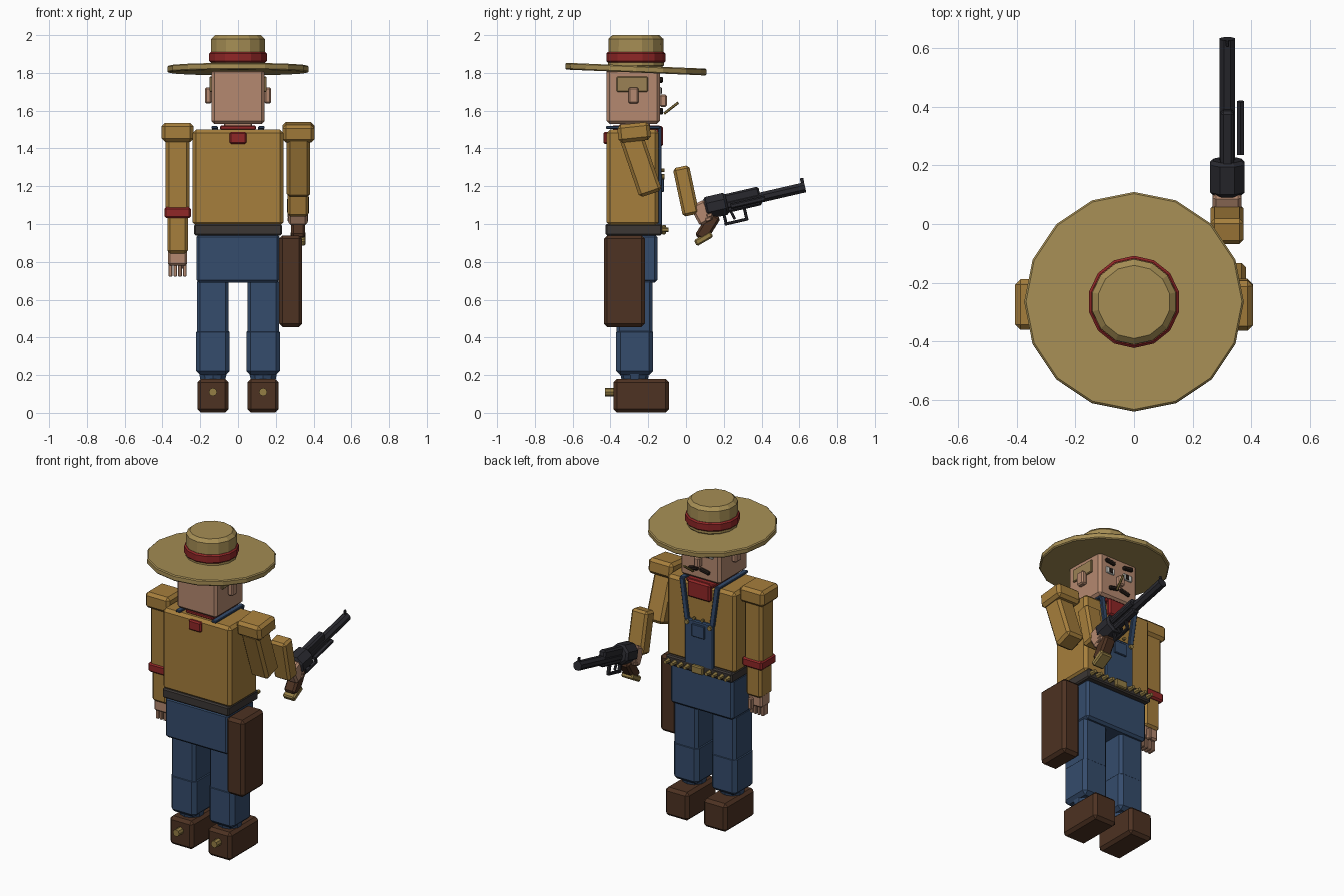
import bpy, bmesh, math
from mathutils import Vector, Matrix

COLORS = {
    "shirt": (0.38, 0.21, 0.045), "denim": (0.035, 0.072, 0.15), "leather": (0.075, 0.032, 0.016),
    "straw": (0.38, 0.27, 0.09), "skin": (0.46, 0.25, 0.16), "red": (0.28, 0.02, 0.02),
    "metal": (0.022, 0.022, 0.028), "brass": (0.30, 0.21, 0.06), "belt": (0.045, 0.038, 0.035),
    "hair": (0.33, 0.22, 0.09), "white": (0.7, 0.7, 0.66), "dark": (0.02, 0.013, 0.01),
}
MATS = {}
for key, c in COLORS.items():
    MATS[key] = bpy.data.materials.new(key)
    MATS[key].diffuse_color = (*c, 1)


def finish(bm, name, color, matrix, bevel):
    if bevel:
        # only sharp box edges or cap rims get a single chamfer
        edges = [e for e in bm.edges if e.calc_face_angle(0) > 1.0]
        bmesh.ops.bevel(bm, geom=edges, offset=bevel, segments=1, affect='EDGES')
    bmesh.ops.recalc_face_normals(bm, faces=bm.faces)
    bm.transform(matrix)
    me = bpy.data.meshes.new(name)
    bm.to_mesh(me)
    bm.free()
    me.materials.append(MATS[color])
    ob = bpy.data.objects.new(name, me)
    bpy.context.collection.objects.link(ob)
    return ob


def frame(center, tilt, axis='X'):
    return Matrix.Translation(center) @ Matrix.Rotation(math.radians(tilt), 4, axis)


def block(name, color, center, size, bevel=0.012, tilt=0, axis='X', base=None):
    """Chamfered box; base=None or Matrix for a parent frame."""
    bm = bmesh.new()
    bmesh.ops.create_cube(bm, size=1)
    bm.transform(Matrix.Diagonal((*size, 1)))
    m = frame(center, tilt, axis)
    return finish(bm, name, color, base @ m if base else m, min(bevel, min(size) * 0.3))


def span(name, color, x, y, z, bevel=0.012, **kw):
    r = (x, y, z)
    return block(name, color, [(a + b) / 2 for a, b in r], [b - a for a, b in r], bevel, **kw)


def rod(name, color, a, b, r1, r2=None, sides=8, bevel=0, base=None, spin=0):
    """Cylinder or cone between two points."""
    a, b = Vector(a), Vector(b)
    bm = bmesh.new()
    bmesh.ops.create_cone(bm, cap_ends=True, segments=sides, radius1=r1,
                          radius2=r1 if r2 is None else r2, depth=(b - a).length)
    rot = (b - a).to_track_quat('Z', 'Y').to_matrix().to_4x4() @ Matrix.Rotation(spin, 4, 'Z')
    m = Matrix.Translation((a + b) / 2) @ rot
    return finish(bm, name, color, base @ m if base else m, bevel)


# Hat, tipped slightly toward the face
hat = frame((0, -0.265, 1.82), -2.4)
rod("hat_brim", "straw", (0, 0, -0.018), (0, 0, 0.018), 0.374, sides=16, bevel=0.006, base=hat)
crown = frame((0, -0.265, 1.82), 0)
rod("hat_crown", "straw", (0, 0, 0), (0, 0, 0.18), 0.148, 0.145, 14, 0.02, crown)
rod("hat_band", "red", (0, 0, 0.035), (0, 0, 0.09), 0.157, sides=14, bevel=0.008, base=crown)

# Head and face (the face looks toward +y)
span("head", "skin", (-0.14, 0.14), (-0.42, -0.138), (1.53, 1.82), 0.015)
span("nose", "skin", (-0.02, 0.02), (-0.14, -0.10), (1.62, 1.685), 0.008)
for s, side in ((1, "right"), (-1, "left")):
    block(side + "_ear", "skin", (s * 0.157, -0.278, 1.68), (0.036, 0.055, 0.085), 0.008)
    block(side + "_side_hair", "hair", (s * 0.14, -0.285, 1.74), (0.022, 0.165, 0.08), 0.004)
    block(side + "_eyebrow", "dark", (s * 0.065, -0.134, 1.763), (0.07, 0.025, 0.024), 0.006, s * -8, 'Y')
    block(side + "_eye", "white", (s * 0.065, -0.137, 1.705), (0.06, 0.014, 0.04), 0.003)
    block(side + "_pupil", "dark", (s * 0.06, -0.131, 1.705), (0.025, 0.01, 0.03), 0.003)
    block(side + "_moustache", "dark", (s * 0.04, -0.131, 1.597), (0.07, 0.02, 0.024), 0.006, s * 12, 'Y')
rod("mouth_straw", "brass", (0.03, -0.115, 1.585), (0.045, -0.042, 1.642), 0.007, sides=6)

# Torso, kerchief and overalls
span("torso", "shirt", (-0.24, 0.24), (-0.42, -0.145), (0.99, 1.50), 0.018)
span("neck", "skin", (-0.075, 0.075), (-0.35, -0.19), (1.49, 1.54), 0.005)
span("kerchief_collar", "red", (-0.095, 0.095), (-0.39, -0.135), (1.498, 1.522), 0.006)
span("kerchief_front", "red", (-0.08, 0.08), (-0.155, -0.122), (1.41, 1.52), 0.01)
span("kerchief_knot", "red", (-0.044, 0.044), (-0.437, -0.41), (1.423, 1.487), 0.008)
span("bib", "denim", (-0.10, 0.10), (-0.15, -0.127), (0.98, 1.27), 0.006)
span("bib_pocket", "denim", (-0.045, 0.045), (-0.13, -0.117), (1.17, 1.25), 0.004)
for s, side in ((1, "right"), (-1, "left")):
    block(side + "_shoulder_strap", "denim", (s * 0.125, -0.28, 1.511), (0.032, 0.285, 0.014), 0.003)
    block(side + "_bib_strap", "denim", (s * 0.105, -0.138, 1.385), (0.032, 0.018, 0.26), 0.004, s * 8, 'Y')
    rod(side + "_bib_button", "brass", (s * 0.08, -0.13, 1.25), (s * 0.08, -0.115, 1.25), 0.014)
    rod(side + "_pocket_button", "brass", (s * 0.03, -0.13, 1.285), (s * 0.03, -0.115, 1.285), 0.009)

# Belt with buckle and cartridges
span("belt", "belt", (-0.232, 0.232), (-0.427, -0.127), (0.94, 1.0), 0.008)
span("belt_buckle", "brass", (-0.04, 0.04), (-0.13, -0.105), (0.945, 0.995), 0.006)
for i in range(8):
    x = (-0.21, -0.165, -0.12, -0.075, 0.075, 0.12, 0.165, 0.21)[i]
    rod(f"cartridge_{i + 1}", "brass", (x, -0.13, 0.97), (x, -0.092, 0.97), 0.015, 0.012, 6)

# Hips, legs, boots and spurs
span("hips", "denim", (-0.22, 0.22), (-0.42, -0.152), (0.69, 0.945), 0.014)
for s, side in ((1, "right"), (-1, "left")):
    x = s * 0.133
    block(side + "_thigh", "denim", (x, -0.272, 0.56), (0.168, 0.19, 0.30), 0.016)
    block(side + "_shin", "denim", (x, -0.272, 0.325), (0.178, 0.196, 0.25), 0.022)
    rod(side + "_trouser_cuff", "denim", (x, -0.272, 0.16), (x, -0.272, 0.225), 0.066, 0.08, 10)
    block(side + "_boot", "leather", (x, -0.237, 0.091), (0.165, 0.295, 0.178), 0.018)
    rod(side + "_spur", "brass", (x, -0.38, 0.11), (x, -0.43, 0.11), 0.022, sides=8)
span("holster", "leather", (0.218, 0.34), (-0.435, -0.218), (0.455, 0.94), 0.018)

# Hanging left arm
ay = -0.272
span("left_shoulder", "shirt", (-0.405, -0.235), (-0.36, -0.188), (1.435, 1.535), 0.018)
block("left_upper_arm", "shirt", (-0.32, ay, 1.27), (0.125, 0.135, 0.40), 0.016)
block("left_forearm", "shirt", (-0.32, ay, 0.965), (0.108, 0.12, 0.24), 0.014)
block("arm_band", "red", (-0.32, ay, 1.06), (0.14, 0.15, 0.058), 0.01)
block("left_hand", "skin", (-0.32, ay, 0.825), (0.10, 0.09, 0.09), 0.01)
for i in range(4):
    block(f"left_finger_{i + 1}", "skin", (-0.358 + i * 0.0255, ay, 0.756), (0.02, 0.05, 0.068), 0.004)
block("left_thumb", "skin", (-0.30, ay + 0.052, 0.80), (0.025, 0.03, 0.07), 0.005)

# Raised right arm
block("right_shoulder", "shirt", (0.32, -0.275, 1.485), (0.17, 0.172, 0.095), 0.018, 6)
block("right_upper_arm", "shirt", (0.32, -0.24, 1.315), (0.124, 0.125, 0.33), 0.016, 19)
block("right_forearm", "shirt", (0.317, 0.0, 1.175), (0.112, 0.088, 0.262), 0.014, 12)
block("right_hand", "skin", (0.317, 0.085, 1.06), (0.10, 0.085, 0.115), 0.012, 28)
for i in range(3):
    block(f"right_finger_{i + 1}", "skin", (0.317, 0.118 + i * 0.006, 1.025 + i * 0.022),
          (0.108, 0.03, 0.02), 0.004, 20)

# Revolver, built in a frame pointing along +y and raised 13 degrees
gun = frame((0.318, 0.155, 1.095), 13)
rod("gun_cylinder", "metal", (0, -0.055, 0), (0, 0.065, 0), 0.064, sides=8, bevel=0.012,
    base=gun, spin=math.pi / 8)
block("gun_frame", "metal", (0, 0.12, 0), (0.045, 0.25, 0.10), 0.01, base=gun)
rod("gun_barrel", "metal", (0, 0, -0.01), (0, 0.486, -0.01), 0.029, sides=8, base=gun, spin=math.pi / 8)
rod("ejector_rod", "metal", (0.045, 0.08, -0.02), (0.045, 0.265, -0.02), 0.014, sides=6, base=gun)
block("front_sight", "metal", (0, 0.478, 0.028), (0.012, 0.018, 0.028), 0.003, base=gun)
block("trigger_guard_bottom", "metal", (0, 0.09, -0.105), (0.022, 0.13, 0.016), 0.004, base=gun)
for i, y in enumerate((0.035, 0.147)):
    block(f"trigger_guard_post_{i + 1}", "metal", (0, y, -0.077), (0.022, 0.016, 0.06), 0.004, base=gun)
block("trigger", "metal", (0, 0.08, -0.07), (0.014, 0.014, 0.045), 0.003, 15, base=gun)
block("gun_grip", "leather", (0.318, 0.115, 0.985), (0.075, 0.07, 0.15), 0.012, -32)
block("grip_cap", "brass", (0.318, 0.093, 0.923), (0.08, 0.10, 0.036), 0.008, 30)
